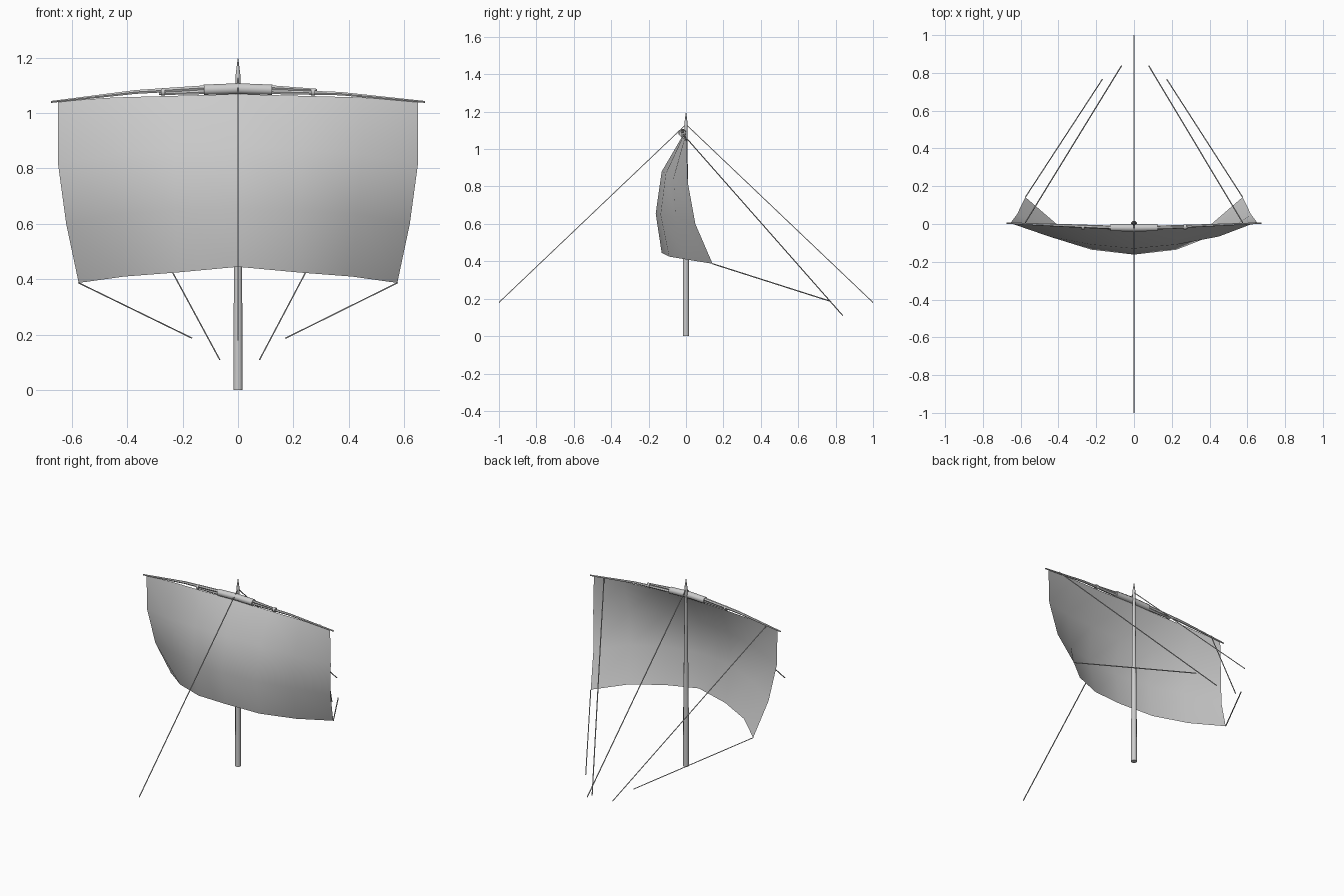
import bpy, bmesh, math
from mathutils import Vector

if "Cube" in bpy.data.objects:
    bpy.data.objects.remove(bpy.data.objects["Cube"])


def finish(name, bm, angle):
    bmesh.ops.recalc_face_normals(bm, faces=bm.faces)
    me = bpy.data.meshes.new(name)
    bm.to_mesh(me)
    bm.free()
    ob = bpy.data.objects.new(name, me)
    bpy.context.collection.objects.link(ob)
    bpy.ops.object.select_all(action='DESELECT')
    ob.select_set(True)
    bpy.context.view_layer.objects.active = ob
    bpy.ops.object.shade_smooth_by_angle(angle=math.radians(angle))
    return ob


def tube(name, pts, radii, sides=6, angle=50):
    """Tapered tube through the points, capped at both ends."""
    bm = bmesh.new()
    pts = [Vector(p) for p in pts]
    rings = []
    for i, p in enumerate(pts):
        d = (pts[min(i + 1, len(pts) - 1)] - pts[max(i - 1, 0)]).normalized()
        up = Vector((0, 1, 0)) if abs(d.y) < 0.9 else Vector((0, 0, 1))
        u = d.cross(up).normalized()
        v = d.cross(u)
        ring = []
        for k in range(sides):
            a = 2 * math.pi * (k + 0.5) / sides
            ring.append(bm.verts.new(p + radii[i] * (math.cos(a) * u + math.sin(a) * v)))
        rings.append(ring)
    for a, b in zip(rings, rings[1:]):
        for k in range(sides):
            j = (k + 1) % sides
            bm.faces.new((a[k], a[j], b[j], b[k]))
    bm.faces.new(rings[0])
    bm.faces.new(rings[-1])
    return finish(name, bm, angle)


def rope(name, a, b):
    return tube(name, [a, b], [0.0032, 0.0032], sides=4, angle=30)


# Mast with pointed head
mast = [(0, .018), (.45, .016), (1.09, .008), (1.10, .010), (1.14, .009), (1.2, .0006)]
tube("mast", [(0, 0, z) for z, r in mast], [r for z, r in mast], sides=8)

# Yard: two overlapping tapered spars
tube("yard_upper_spar",
     [(-.675, .005, 1.04), (-.37, -.008, 1.076), (-.12, -.018, 1.091), (0, -.02, 1.096),
      (.12, -.02, 1.092), (.285, -.018, 1.083)],
     [.004, .008, .010, .010, .009, .005])
tube("yard_lower_spar",
     [(.675, .005, 1.04), (.37, -.008, 1.070), (.12, -.018, 1.077), (0, -.02, 1.079),
      (-.12, -.02, 1.076), (-.285, -.014, 1.069)],
     [.004, .007, .010, .010, .009, .005])

# Lashings holding the spars together
tube("yard_center_lashing", [(-.123, -.019, 1.084), (0, -.02, 1.088), (.123, -.019, 1.084)],
     [.020, .021, .020], sides=8)
for side, s in (("left", -1), ("right", 1)):
    tube(side + "_yard_lashing", [(s * .263, -.015, 1.076), (s * .278, -.015, 1.076)],
         [.014, .014], sides=8)

# Sail: half columns from the centre to the leech (x, y, z from head to foot), mirrored
half = [
    [(0, -.02, 1.068), (0, -.130, .88), (0, -.162, .655), (0, -.130, .445)],
    [(.23, -.018, 1.062), (.23, -.108, .87), (.225, -.136, .65), (.215, -.09, .425)],
    [(.45, -.008, 1.056), (.45, -.066, .85), (.43, -.056, .635), (.41, .0, .41)],
    [(.65, .003, 1.042), (.65, .010, .82), (.62, .05, .60), (.575, .142, .387)],
]
columns = [[(-x, y, z) for x, y, z in col] for col in half[:0:-1]] + half
bm = bmesh.new()
grid = [[bm.verts.new(p) for p in col] for col in columns]
for a, b in zip(grid, grid[1:]):
    for k in range(3):
        bm.faces.new((a[k], a[k + 1], b[k + 1], b[k]))
finish("sail", bm, 80)

# Fore and back stays
rope("forestay", (0, 0, 1.132), (0, -1, .18))
rope("backstay", (0, 0, 1.132), (0, 1, .18))

# Sheets from the sail corners and braces from the yard arms
for side, s in (("left", -1), ("right", 1)):
    rope(side + "_sheet", (s * .575, .142, .387), (s * .17 + .003, .767, .188))
    rope(side + "_brace", (s * .575, .008, 1.052), (s * .072 + .006, .838, .11))
